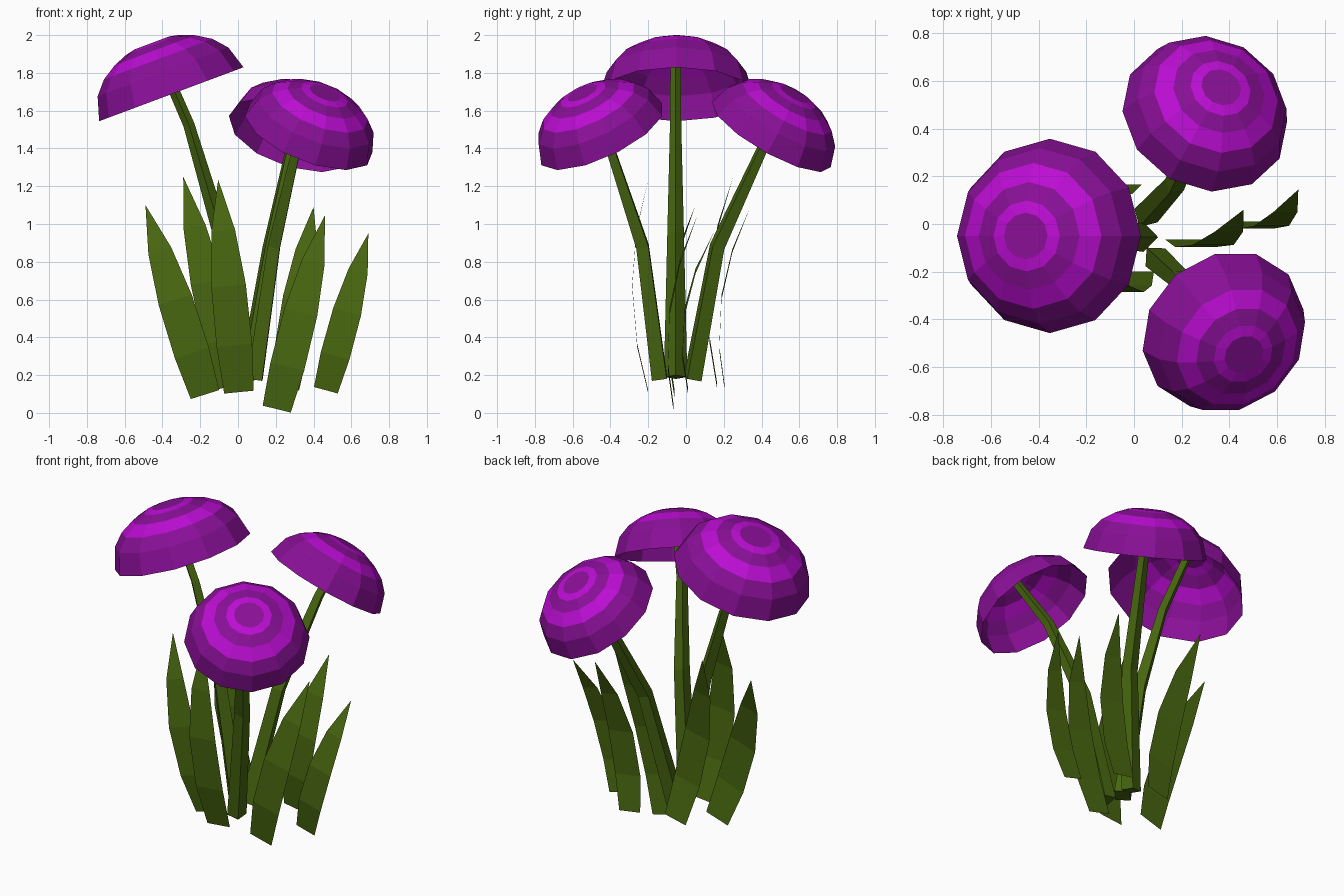
import bpy, bmesh, math
from mathutils import Vector

if "Cube" in bpy.data.objects:
    bpy.data.objects.remove(bpy.data.objects["Cube"])


def material(name, rgb):
    m = bpy.data.materials.new(name)
    m.diffuse_color = (*rgb, 1.0)
    m.use_nodes = True
    m.node_tree.nodes["Principled BSDF"].inputs["Base Color"].default_value = m.diffuse_color
    return m


PURPLE = material("deep purple", (0.25, 0.005, 0.31))
BRIGHT = material("bright violet", (0.50, 0.004, 0.65))
GREEN = material("leaf green", (0.065, 0.135, 0.005))


def finish(name, bm, mats):
    me = bpy.data.meshes.new(name)
    bm.to_mesh(me)
    bm.free()
    for m in mats:
        me.materials.append(m)
    ob = bpy.data.objects.new(name, me)
    bpy.context.collection.objects.link(ob)


# Blossom: open 12-sided shell, (radius, height) profile for rim radius 1
PROFILE = [(1, 0), (0.905, 0.31), (0.75, 0.487), (0.555, 0.61), (0.365, 0.685), (0.24, 0.712)]
STRIPES = (2, 4)


def blossom(name, centre, axis, radius):
    bm = bmesh.new()
    a = Vector(axis).normalized()
    flat = Vector((a.x, a.y, 0)).normalized()
    v = a.cross(flat).normalized()
    u = v.cross(a)
    rings = []
    for r, h in PROFILE:
        ring = []
        for i in range(12):
            t = math.tau * i / 12
            p = Vector(centre) + radius * (r * (math.cos(t) * u + math.sin(t) * v) + h * a)
            ring.append(bm.verts.new(p))
        rings.append(ring)
    for k in range(len(rings) - 1):
        lo, hi = rings[k], rings[k + 1]
        for i in range(12):
            j = (i + 1) % 12
            f = bm.faces.new((lo[i], lo[j], hi[j], hi[i]))
            f.material_index = 1 if k in STRIPES else 0
    bm.faces.new(rings[-1])
    finish(name, bm, [PURPLE, BRIGHT])


# Stem: tapered four-sided tube along a bent path
def stem(name, path, radii):
    bm = bmesh.new()
    out = Vector(path[-1]) - Vector(path[0])
    az = math.atan2(out.y, out.x)
    rings = []
    for k, (p, r) in enumerate(zip(path, radii)):
        p = Vector(p)
        d = Vector(path[min(k + 1, len(path) - 1)]) - Vector(path[max(k - 1, 0)])
        d.normalize()
        side = Vector((-math.sin(az), math.cos(az), 0))
        fwd = side.cross(d).normalized()
        rings.append([bm.verts.new(p + r * (math.cos(i * math.pi / 2) * side
                                            + math.sin(i * math.pi / 2) * fwd)) for i in range(4)])
    for lo, hi in zip(rings, rings[1:]):
        for i in range(4):
            j = (i + 1) % 4
            bm.faces.new((lo[i], lo[j], hi[j], hi[i]))
    bm.faces.new(rings[0][::-1])
    bm.faces.new(rings[-1])
    bmesh.ops.recalc_face_normals(bm, faces=bm.faces)
    finish(name, bm, [GREEN])


# Leaf: thin pointed blade that sags towards the front in the middle
def leaf(name, base, tip, width):
    bm = bmesh.new()
    b, t = Vector(base), Vector(tip)
    lean = Vector((t.x - b.x, 0, t.z - b.z)).normalized()
    across = Vector((lean.z, 0, -lean.x))
    rows = []
    for s, w in ((0, 0.9), (0.22, 1.08), (0.5, 1.05), (0.76, 0.72)):
        c = b.lerp(t, s) + Vector((0, -0.34 * s * (1 - s), 0))
        rows.append([bm.verts.new(c + across * (width * w * k)) for k in (-0.5, 0.5)])
    for lo, hi in zip(rows, rows[1:]):
        bm.faces.new((lo[0], lo[1], hi[1], hi[0]))
    bm.faces.new((rows[-1][0], rows[-1][1], bm.verts.new(t)))
    finish(name, bm, [GREEN])


blossom("blossom_left", (-0.353, -0.05, 1.687), (-0.35, 0, 0.937), 0.408)
blossom("blossom_front", (0.374, -0.446, 1.475), (0.34, -0.40, 0.851), 0.361)
blossom("blossom_back", (0.297, 0.451, 1.473), (0.27, 0.48, 0.835), 0.36)

stem("stem_left", [(0.04, -0.055, 0.19), (-0.09, -0.055, 0.95), (-0.26, -0.055, 1.525),
                   (-0.44, -0.055, 1.94)], (0.062, 0.044, 0.03, 0.027))
stem("stem_front", [(0.09, -0.14, 0.18), (0.19, -0.23, 0.88), (0.305, -0.395, 1.38),
                    (0.445, -0.53, 1.67)], (0.056, 0.046, 0.032, 0.025))
stem("stem_back", [(0.05, 0.035, 0.18), (0.17, 0.165, 0.88), (0.28, 0.405, 1.4),
                   (0.355, 0.555, 1.66)], (0.056, 0.046, 0.032, 0.025))

LEAVES = [
    ((-0.175, -0.06, 0.097), (-0.49, 0.05, 1.10), 0.175),
    ((-0.04, 0.165, 0.14), (-0.29, 0.25, 1.25), 0.165),
    ((0.005, -0.20, 0.11), (-0.105, -0.20, 1.235), 0.175),
    ((0.25, 0.205, 0.13), (0.40, 0.34, 1.09), 0.165),
    ((0.205, -0.065, 0.02), (0.46, 0.06, 1.045), 0.17),
    ((0.465, 0.01, 0.12), (0.69, 0.145, 0.95), 0.145),
]
for n, (base, tip, w) in enumerate(LEAVES):
    leaf(f"leaf_{n + 1}", base, tip, w)
